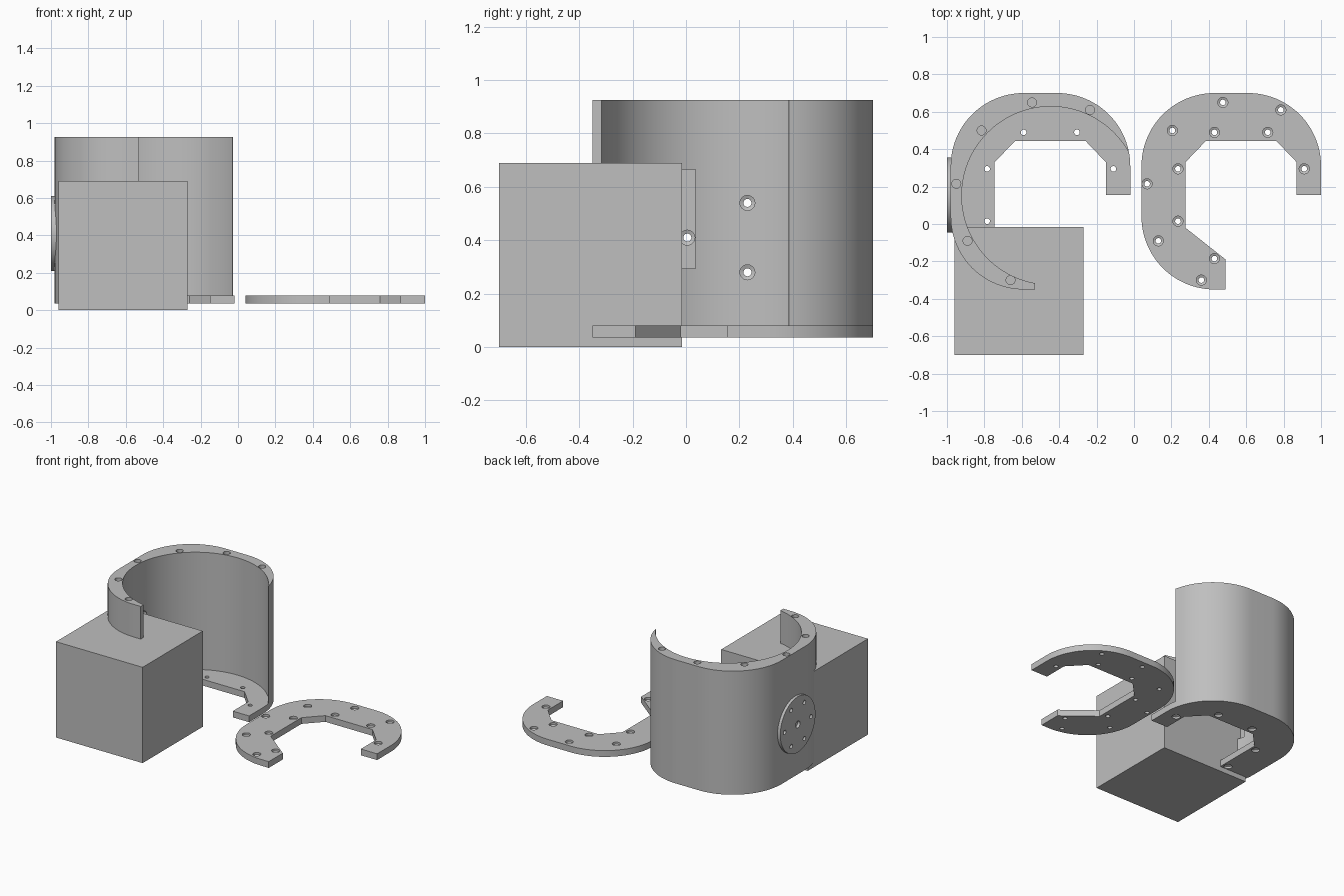
import bpy, bmesh, math
from mathutils import Matrix, Vector

if "Cube" in bpy.data.objects:
    bpy.data.objects.remove(bpy.data.objects["Cube"])

grey = bpy.data.materials.new("plain_grey")
grey.diffuse_color = (0.52, 0.52, 0.52, 1)
grey.use_nodes = True
grey.node_tree.nodes["Principled BSDF"].inputs["Base Color"].default_value = grey.diffuse_color


def make_object(name, bm):
    bmesh.ops.recalc_face_normals(bm, faces=bm.faces)
    mesh = bpy.data.meshes.new(name)
    bm.to_mesh(mesh)
    bm.free()
    mesh.materials.append(grey)
    ob = bpy.data.objects.new(name, mesh)
    bpy.context.collection.objects.link(ob)
    return ob


def prism(name, points, z0, z1):
    bm = bmesh.new()
    face = bm.faces.new([bm.verts.new((x, y, z0)) for x, y in points])
    top = bmesh.ops.extrude_face_region(bm, geom=[face])["geom"]
    verts = [v for v in top if isinstance(v, bmesh.types.BMVert)]
    bmesh.ops.translate(bm, vec=(0, 0, z1 - z0), verts=verts)
    return make_object(name, bm)


def box(name, lo, hi):
    return prism(name, [(lo[0], lo[1]), (hi[0], lo[1]), (hi[0], hi[1]), (lo[0], hi[1])], lo[2], hi[2])


def arc(cx, cy, r, a0, a1, n=24):
    return [(cx + r * math.cos(math.radians(a0 + (a1 - a0) * i / n)),
             cy + r * math.sin(math.radians(a0 + (a1 - a0) * i / n))) for i in range(n + 1)]


def lathe(bm, profile, origin, axis, n=24):
    """Closed turned solid; profile is (radius, distance along axis)."""
    rot = Vector((0, 0, 1)).rotation_difference(Vector(axis)).to_matrix().to_4x4()
    mat = Matrix.Translation(origin) @ rot
    rings = [[bm.verts.new(mat @ Vector((r * math.cos(2 * math.pi * i / n),
                                         r * math.sin(2 * math.pi * i / n), h)))
              for i in range(n)] for r, h in profile]
    for a, b in zip(rings, rings[1:]):
        for i in range(n):
            j = (i + 1) % n
            bm.faces.new((a[i], a[j], b[j], b[i]))
    bm.faces.new(rings[0][::-1])
    bm.faces.new(rings[-1])


def cut(ob, cutter):
    mod = ob.modifiers.new("cut", "BOOLEAN")
    mod.operation = "DIFFERENCE"
    mod.solver = "EXACT"
    mod.object = cutter
    cutter.hide_render = True
    cutter.hide_set(True)
    bpy.ops.object.select_all(action="DESELECT")
    bpy.context.view_layer.objects.active = ob
    ob.select_set(True)
    bpy.ops.object.modifier_apply(modifier=mod.name)


def hole_cutter(name, spots, profile, axis):
    bm = bmesh.new()
    for p in spots:
        lathe(bm, profile, p, axis)
    return make_object(name, bm)


SHIFT = 1.02
Z0, Z1, TOP = 0.035, 0.08, 0.925
rim_holes = [(0.475, 0.65), (0.785, 0.61), (0.205, 0.5), (0.07, 0.215), (0.13, -0.09), (0.36, -0.30)]
inner_holes = [(0.43, 0.49), (0.715, 0.49), (0.235, 0.295), (0.235, 0.015), (0.43, -0.185), (0.91, 0.295)]
stepped = [(0.015, -0.08), (0.015, -0.02), (0.027, -0.015), (0.027, 0.02)]

# Outer outline of the hook-shaped plates
lower = arc(0.43, 0.04, 0.39, 270, 180)
upper_left = arc(0.43, 0.31, 0.39, 180, 90)
upper_right = arc(0.61, 0.31, 0.39, 90, 0)
inside = [(1.0, 0.155), (0.87, 0.155), (0.87, 0.33), (0.76, 0.445), (0.385, 0.445),
          (0.275, 0.33), (0.275, -0.02), (0.49, -0.19), (0.49, -0.35)]
outline = lower + upper_left + upper_right + inside

# Loose cover plate with counterbored holes on top
cover = prism("cover_plate", outline, Z0, Z1)
cut(cover, hole_cutter("cover_hole_cutter", [(x, y, Z1) for x, y in rim_holes + inner_holes],
                       stepped, (0, 0, 1)))

# Base plate under the wall, counterbored from below
base = prism("base_plate", [(x - SHIFT, y) for x, y in outline], Z0, Z1)
cut(base, hole_cutter("base_hole_cutter", [(x - SHIFT, y, Z0) for x, y in inner_holes],
                      stepped, (0, 0, -1)))

# Curved wall: plate outline outside, round bore inside
bc, br = (-0.445, 0.152), 0.476
outer = [(-0.53, -0.35)] + [(x - SHIFT, y) for x, y in lower + upper_left + upper_right]
outer = [p for p in outer if math.dist(p, bc) > br + 0.002]
end = math.degrees(math.atan2(outer[-1][1] - bc[1], outer[-1][0] - bc[0]))
start = 360 - math.degrees(math.acos((-0.53 - bc[0]) / br))
wall = prism("curved_wall", outer + arc(*bc, br, end, start, 72), Z1, TOP)
cut(wall, hole_cutter("wall_top_hole_cutter", [(x - SHIFT, y, TOP) for x, y in rim_holes],
                      [(0.024, -0.12), (0.024, 0.02)], (0, 0, 1)))

# Shallow flat pocket in the bore
cut(wall, box("pocket_cutter", (-0.915, -0.34, 0.295), (-0.7, 0.035, 0.665)))

# Round side boss
DY, DZ = 0.155, 0.41
bm = bmesh.new()
lathe(bm, [(0.2, 0), (0.2, 0.045)], (-1.0, DY, DZ), (1, 0, 0), 64)
boss = make_object("side_boss", bm)


def ring(angles, x):
    return [(x, DY + 0.15 * math.cos(math.radians(a)), DZ + 0.15 * math.sin(math.radians(a))) for a in angles]


# Three through holes, counterbored from the bore, and blind holes between them
through = hole_cutter("through_hole_cutter", ring((60, 180, 300), -1.02),
                      [(0.015, 0), (0.015, 0.075), (0.028, 0.08), (0.028, 0.25)], (1, 0, 0))
cut(wall, through)
cut(boss, through)
cut(boss, hole_cutter("blind_hole_cutter", ring((0, 120, 240), -1.02),
                      [(0.015, 0), (0.015, 0.05)], (1, 0, 0)))
cut(boss, hole_cutter("centre_hole_cutter", [(-1.02, DY, DZ)],
                      [(0.025, 0), (0.025, 0.05)], (1, 0, 0)))

# Large block
box("block", (-0.96, -0.70, 0), (-0.27, -0.015, 0.69))

for ob in (cover, base, wall, boss):
    bpy.ops.object.select_all(action="DESELECT")
    bpy.context.view_layer.objects.active = ob
    ob.select_set(True)
    bpy.ops.object.shade_smooth_by_angle(angle=math.radians(25))

# Remove the helper solids
for ob in [o for o in bpy.data.objects if o.name.endswith("_cutter")]:
    bpy.data.objects.remove(ob)
